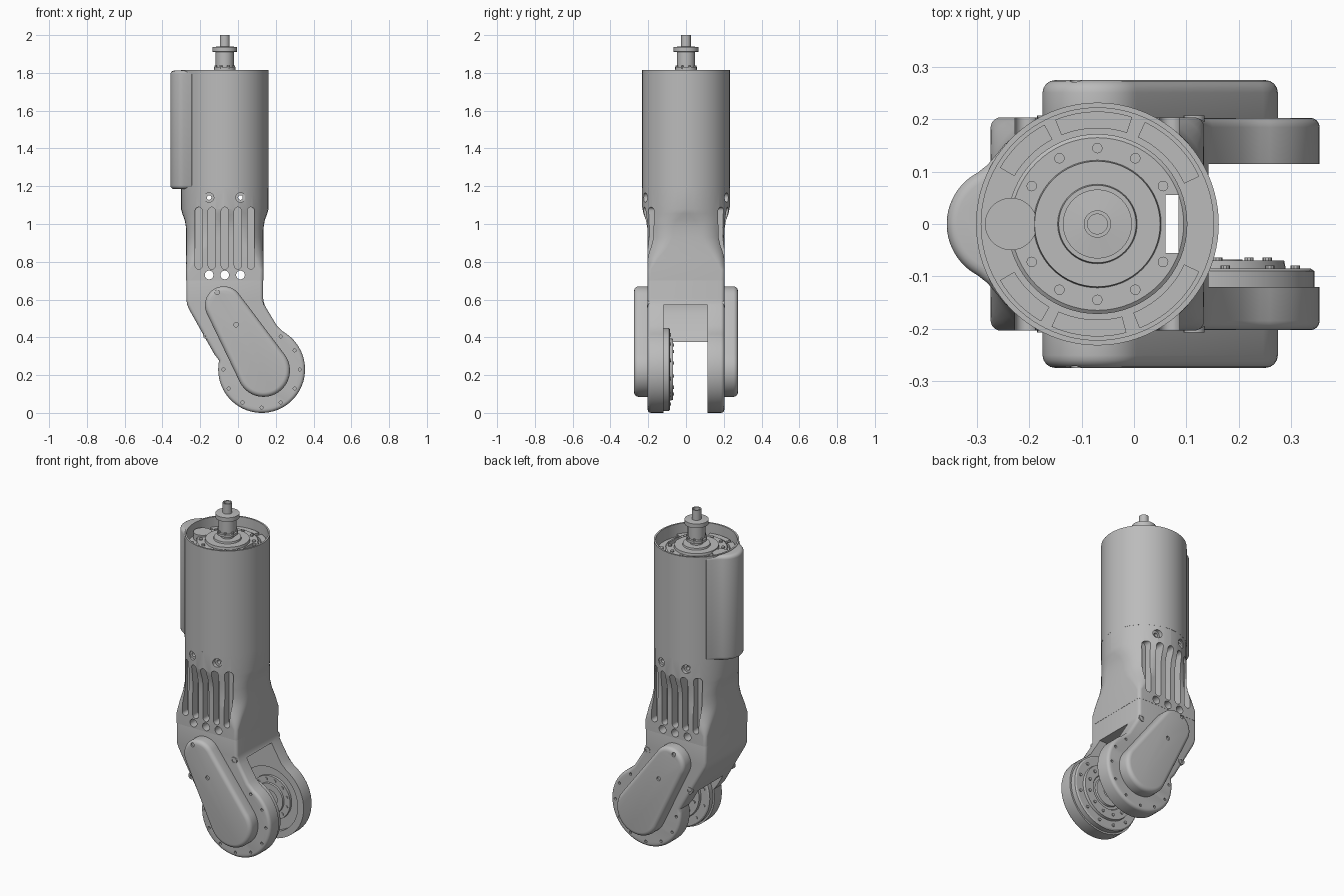
import bpy, bmesh
from math import cos, sin, pi, radians, atan2, asin, hypot

if "Cube" in bpy.data.objects:
    bpy.data.objects.remove(bpy.data.objects["Cube"])

grey = bpy.data.materials.new("machined grey")
grey.use_nodes = True
grey.diffuse_color = (0.5, 0.5, 0.5, 1)
grey.node_tree.nodes["Principled BSDF"].inputs["Base Color"].default_value = (0.5, 0.5, 0.5, 1)

AXIS_X = -0.07           # centre line of the upper body
JX, JZ = 0.125, 0.23     # centre of the lower joint
cutters = []


def build(name, solids):
    """Each solid is a list of rings with equal point counts, capped at both ends."""
    bm = bmesh.new()
    for rings in solids:
        loops = [[bm.verts.new(p) for p in ring] for ring in rings]
        n = len(loops[0])
        for a, b in zip(loops, loops[1:]):
            for i in range(n):
                bm.faces.new((a[i], a[(i + 1) % n], b[(i + 1) % n], b[i]))
        bm.faces.new(loops[0][::-1])
        bm.faces.new(loops[-1])
    bmesh.ops.recalc_face_normals(bm, faces=bm.faces)
    me = bpy.data.meshes.new(name)
    bm.to_mesh(me)
    bm.free()
    ob = bpy.data.objects.new(name, me)
    bpy.context.collection.objects.link(ob)
    me.materials.append(grey)
    return ob


def arc(x, y, r, a0=0, a1=360, n=32):
    full = abs(a1 - a0) == 360
    angles = [radians(a0 + (a1 - a0) * i / (n if full else n - 1)) for i in range(n)]
    return [(x + r * cos(a), y + r * sin(a)) for a in angles]


def along_y(pts, lo, hi):
    return [[(x, y, z) for x, z in pts] for y in (lo, hi)]


def along_z(pts, lo, hi):
    return [[(x, y, z) for x, y in pts] for z in (lo, hi)]


def turned(profile, n=64):
    return [[(x, y, z) for x, y in arc(AXIS_X, 0, r, n=n)] for r, z in profile]


def both_sides(shapes, inner, outer):
    return [along_y(s, side * inner, side * outer) for s in shapes for side in (-1, 1)]


def cutter(name, solids):
    ob = build(name, solids)
    ob.hide_render = True
    cutters.append(ob)
    return ob


def apply(ob, kind, **settings):
    mod = ob.modifiers.new(kind, kind)
    for key, value in settings.items():
        setattr(mod, key, value)
    bpy.context.view_layer.objects.active = ob
    bpy.ops.object.modifier_apply(modifier=mod.name)


def cut(ob, *tools):
    for tool in tools:
        apply(ob, 'BOOLEAN', object=tool, operation='DIFFERENCE', solver='EXACT')


def bevel(ob, width, angle=60):
    apply(ob, 'BEVEL', width=width, segments=4, limit_method='ANGLE', angle_limit=radians(angle))


def rounded_square(h, r, z, n=10):
    pts = []
    for k, (sx, sy) in enumerate(((1, 1), (-1, 1), (-1, -1), (1, -1))):
        pts += arc(AXIS_X + sx * (h - r), sy * (h - r), r, 90 * k, 90 * k + 89, n)
    return [(x, y, z) for x, y in pts]


# Shared cutters
cable_slot = cutter("cable_slot_cutter", [along_z(
    [(0.06, -0.055), (0.085, -0.055), (0.085, 0.055), (0.06, 0.055)], 0.4, 1.9)])
pin_holes = cutter("pin_hole_cutter", [along_y(arc(AXIS_X + dx, 0.73, 0.023), -0.3, 0.3)
                                       for dx in (-0.083, 0, 0.083)])

# Upper housing, open at the top
housing = build("upper_housing", [turned([(0.232, 1.19), (0.232, 1.815), (0.222, 1.815),
                                          (0.222, 1.74)], 96)])
cut(housing, cable_slot)

# Side cable cover blended onto the housing
outline = [(-0.2, 0.16), (-0.245, 0.155), (-0.263, 0.133), (-0.28, 0.113)]
outline += arc(-0.247, 0, 0.111, 118, 242, 24)
outline += [(x, -y) for x, y in outline[3::-1]]
cover = build("cable_cover", [along_z(outline, 1.185, 1.812)])
bevel(cover, 0.02)
cut(cover, cutter("cover_bore_cutter", [turned([(0.224, 1.1), (0.224, 1.9)])]))

# Motor and parts inside the open top
motor = build("motor_ring", [turned([(0.172, 1.73), (0.172, 1.765), (0.165, 1.77), (0.122, 1.77),
                                     (0.12, 1.785), (0.076, 1.785), (0.074, 1.795), (0.05, 1.795)])])
cut(motor, cable_slot)
build("motor_bolts", [along_z(arc(AXIS_X + 0.145 * cos(a), 0.145 * sin(a), 0.01, n=12), 1.76, 1.778)
                      for a in [radians(30 * k) for k in range(1, 12)]])
pads = []
for start, end in ((25, 65), (72, 112), (118, 150), (210, 240), (246, 285), (292, 335)):
    pads.append(along_z(arc(AXIS_X, 0, 0.215, start, end, 12) + arc(AXIS_X, 0, 0.183, end, start, 12),
                        1.73, 1.758))
build("inner_pads", pads)
build("connector_disc", [along_z(arc(-0.235, 0, 0.05), 1.73, 1.78)])

# Output shaft
build("output_shaft", [turned([(0.035, 1.78), (0.035, 1.815), (0.058, 1.815), (0.058, 1.83),
                               (0.048, 1.832), (0.048, 1.91), (0.066, 1.912), (0.066, 1.937),
                               (0.026, 1.94), (0.026, 2.0), (0.019, 2.0), (0.019, 1.95)], 40)])
build("shaft_screws", [along_z(arc(AXIS_X + 0.052 * cos(a), 0.052 * sin(a), 0.007, n=10), 1.82, 1.84)
                       for a in [radians(45 * k + 22) for k in range(8)]])

# Neck that changes from round to square
neck = build("neck", [[rounded_square(h, r, z) for h, r, z in (
    (0.204, 0.02, 0.7), (0.204, 0.02, 0.76), (0.204, 0.06, 0.82), (0.204, 0.11, 0.88),
    (0.204, 0.134, 0.93), (0.205, 0.138, 0.98), (0.212, 0.165, 1.02), (0.225, 0.21, 1.055),
    (0.232, 0.2319, 1.08), (0.232, 0.2319, 1.19))]])
slots = []
for k in range(-2, 3):
    x = AXIS_X + 0.069 * k
    slots.append(arc(x, 1.07, 0.019, 0, 180, 10) + arc(x, 0.78, 0.019, 180, 360, 10))
slot_tool = cutter("vent_slot_cutter", both_sides(slots, 0.155, 0.3))
screw_x = (AXIS_X - 0.083, AXIS_X + 0.083)
counterbores = cutter("counterbore_cutter", both_sides([arc(x, 1.14, 0.025) for x in screw_x], 0.2, 0.3))
screw_holes = cutter("screw_hole_cutter", [along_y(arc(x, 1.14, 0.012, n=16), -0.3, 0.3) for x in screw_x])
cut(neck, slot_tool, counterbores, screw_holes, pin_holes, cable_slot)

# Forked lower bracket
profile = [(0.133, 0.72), (-0.273, 0.72), (-0.273, 0.6), (-0.27, 0.575), (-0.26, 0.55), (-0.125, 0.31)]
profile += arc(JX, JZ, 0.23, 168, 420, 44)
profile += [(0.205, 0.463), (0.15, 0.555), (0.138, 0.58), (0.133, 0.605)]
fork = build("fork_bracket", [along_y(profile, -0.203, 0.203)])
bevel(fork, 0.018)
gap = [(-0.21, 0.57), (0.5, 0.57), (0.5, -0.1), (-0.4, -0.1), (-0.4, 0.375), (-0.125, 0.375), (-0.21, 0.525)]
cut(fork, cutter("fork_gap_cutter", [along_y(gap, -0.12, 0.115)]))
recess = cutter("joint_recess_cutter", [along_y(arc(JX, JZ, 0.19, n=48), 0.1, 0.145)])
rim = [arc(JX + 0.202 * cos(a), JZ + 0.202 * sin(a), 0.008, n=12)
       for a in [radians(60 - 30 * k) for k in range(9)]]
rim_holes = cutter("rim_hole_cutter", both_sides(rim, 0.19, 0.22))
cut(fork, recess, rim_holes, pin_holes, cable_slot)

# Screw bosses on the bracket edges
boss = [(0.115, 0.578), (-0.165, 0.41)]
bosses = build("edge_bosses", both_sides([arc(x, z, 0.02, n=20) for x, z in boss], 0.19, 0.207))
cut(bosses, cutter("boss_cutter", both_sides([arc(x, z, 0.01, n=14) for x, z in boss], 0.198, 0.22)))

# Tapered belt covers on both outer sides
ux, uz, ur, lx, lz, lr = -0.075, 0.57, 0.1, 0.135, 0.225, 0.14
d = atan2(lz - uz, lx - ux) * 180 / pi
spread = 90 + asin((lr - ur) / hypot(lx - ux, lz - uz)) * 180 / pi
lobe = arc(lx, lz, lr, d - spread, d + spread, 28) + arc(ux, uz, ur, d + spread, d + 360 - spread, 24)
cover_holes = cutter("cover_hole_cutter", both_sides(
    [arc(x, z, 0.012, n=16) for x, z in ((-0.11, 0.638), (-0.01, 0.467))], 0.265, 0.3))
for name, side in (("front_belt_cover", -1), ("back_belt_cover", 1)):
    belt = build(name, [along_y(lobe, side * 0.17, side * 0.275)])
    bevel(belt, 0.024)
    cut(belt, cover_holes)

# Stepped joint flange on the front arm and hub in the back arm
flange = [(0.22, -0.13), (0.22, -0.09), (0.212, -0.085), (0.165, -0.085), (0.162, -0.07),
          (0.105, -0.07), (0.1, -0.078), (0.085, -0.078), (0.082, -0.068), (0.03, -0.068), (0.03, -0.09)]
build("joint_flange", [[[(x, y, z) for x, z in arc(JX, JZ, r, n=48)] for r, y in flange]])
hub = [(0.13, 0.16), (0.13, 0.13), (0.09, 0.13), (0.088, 0.12), (0.05, 0.12), (0.05, 0.14)]
build("back_hub", [[[(x, y, z) for x, z in arc(JX, JZ, r, n=48)] for r, y in hub]])
bolts = []
for k in range(12):
    a = radians(30 * k + 15)
    for r, lo, hi in ((0.19, -0.09, -0.079), (0.134, -0.08, -0.064), (0.11, 0.125, 0.14)):
        bolts.append(along_y(arc(JX + r * cos(a), JZ + r * sin(a), 0.009, n=10), lo, hi))
build("joint_bolts", bolts)

# Remove cutters, then smooth curved faces with sharp edges kept
for tool in cutters:
    bpy.data.objects.remove(tool)
bpy.ops.object.select_all(action='DESELECT')
for ob in bpy.context.collection.objects:
    if ob.type == 'MESH' and grey.name in ob.data.materials:
        ob.select_set(True)
        bpy.context.view_layer.objects.active = ob
bpy.ops.object.shade_smooth_by_angle(angle=radians(30))
